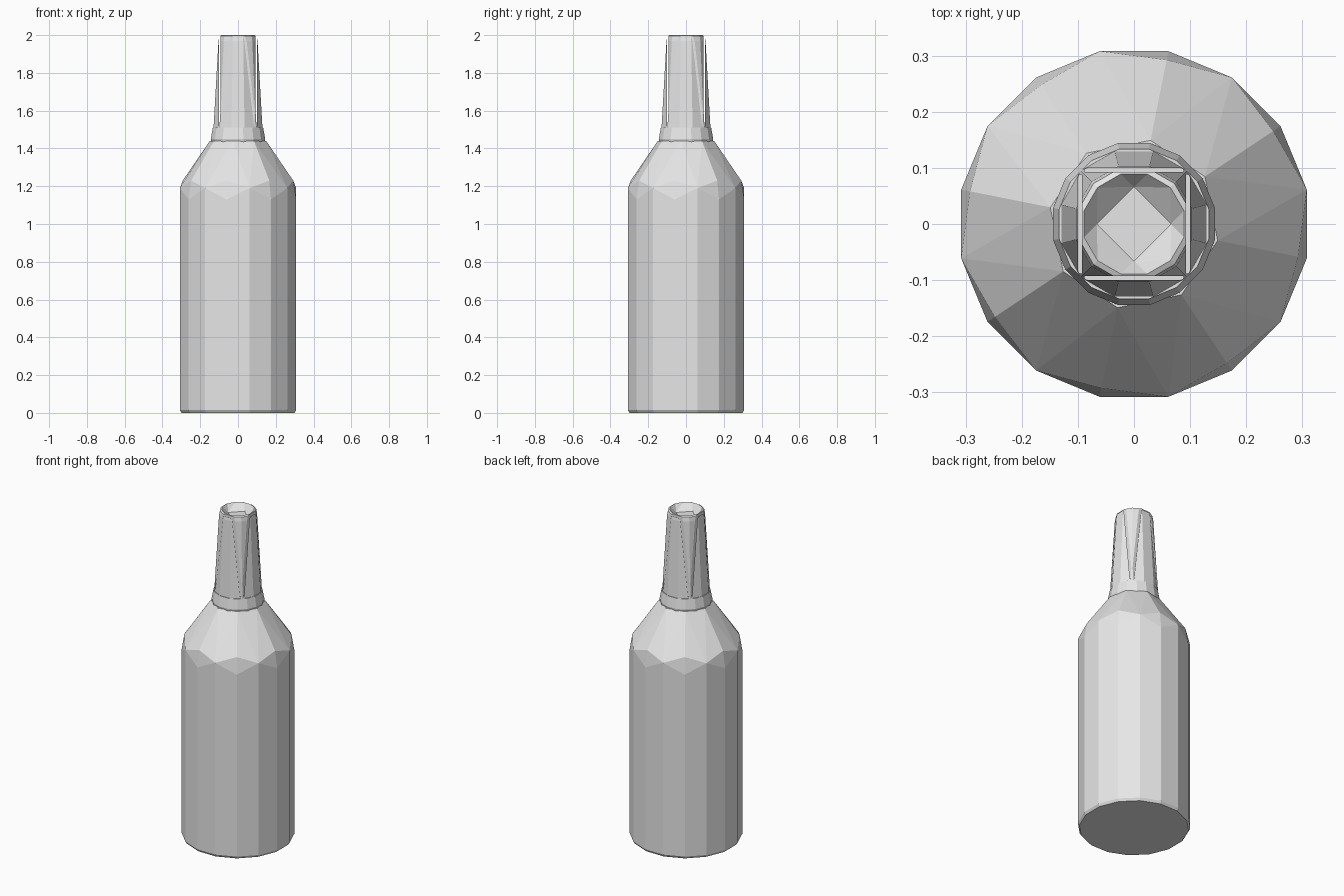
import bpy
import bmesh
from math import pi, cos, sin

cube = bpy.data.objects.get("Cube")
if cube:
    bpy.data.objects.remove(cube, do_unlink=True)

# One plain grey for the whole bottle
grey = bpy.data.materials.new("plain grey")
grey.use_nodes = True
grey.diffuse_color = (0.8, 0.8, 0.8, 1)
grey.node_tree.nodes["Principled BSDF"].inputs["Base Color"].default_value = (0.8, 0.8, 0.8, 1)


def ring(bm, sides, radius, z, turn=0.5, drop=0.0):
    """Ring of points; every second one is lowered by drop."""
    pts = []
    for i in range(sides):
        a = 2 * pi * (i + turn) / sides
        pts.append(bm.verts.new((radius * cos(a), radius * sin(a), z - drop * (i % 2))))
    return pts


def finish(bm, name):
    bmesh.ops.recalc_face_normals(bm, faces=bm.faces)
    mesh = bpy.data.meshes.new(name)
    bm.to_mesh(mesh)
    bm.free()
    mesh.materials.append(grey)
    obj = bpy.data.objects.new(name, mesh)
    bpy.context.collection.objects.link(obj)
    return obj


def faceted_hull(name, rings):
    """Convex faceted solid wrapped around a stack of rings."""
    bm = bmesh.new()
    for r in rings:
        ring(bm, *r)
    hull = bmesh.ops.convex_hull(bm, input=bm.verts)
    loose = {v for v in hull["geom_interior"] if isinstance(v, bmesh.types.BMVert)}
    bmesh.ops.delete(bm, geom=list(loose), context="VERTS")
    bmesh.ops.dissolve_limit(bm, angle_limit=0.01, verts=bm.verts, edges=bm.edges)
    return finish(bm, name)


# Body with a cut-facet shoulder
faceted_hull("body", [
    (16, 0.305, 0.0),
    (16, 0.314, 0.015),
    (16, 0.314, 1.19, 0.5, 0.06),
    (8, 0.298, 1.23, 0.75),
    (8, 0.152, 1.44, 0.75),
])

# Collar at the foot of the neck
faceted_hull("collar", [
    (16, 0.144, 1.435),
    (16, 0.147, 1.45),
    (16, 0.136, 1.51),
])

# Tapered neck with a dished top and a diamond floor
bm = bmesh.new()
N = 12
loops = [ring(bm, N, r, z) for r, z in
         ((0.134, 1.47), (0.134, 1.51), (0.107, 1.97), (0.102, 1.995), (0.092, 2.0))]
bm.faces.new(loops[0])
for low, high in zip(loops, loops[1:]):
    for i in range(N):
        k = (i + 1) % N
        bm.faces.new((low[i], low[k], high[k], high[i]))
rim = loops[-1]
floor = ring(bm, 4, 0.066, 1.96, 0)
bm.faces.new(floor)
for j in range(4):
    a, b = floor[j], floor[(j + 1) % 4]
    p, q, r, s = (rim[(3 * j + i) % N] for i in range(4))
    for tri in ((p, q, a), (q, b, a), (q, r, b), (r, s, b)):
        bm.faces.new(tri)
neck = finish(bm, "neck")

# Four thin upright slots in the neck
for k in range(4):
    bpy.ops.mesh.primitive_cube_add(size=1)
    cutter = bpy.context.object
    cutter.name = "slot_cutter"
    cutter.hide_render = True
    cutter.scale = (0.007, 0.176, 0.6)
    cutter.location = (0.0965 * cos(k * pi / 2), 0.0965 * sin(k * pi / 2), 1.82)
    cutter.rotation_euler.z = k * pi / 2
    mod = neck.modifiers.new("slot", "BOOLEAN")
    mod.operation = "DIFFERENCE"
    mod.solver = "EXACT"
    mod.object = cutter
    bpy.context.view_layer.objects.active = neck
    bpy.ops.object.modifier_apply(modifier=mod.name)
    bpy.data.objects.remove(cutter, do_unlink=True)
